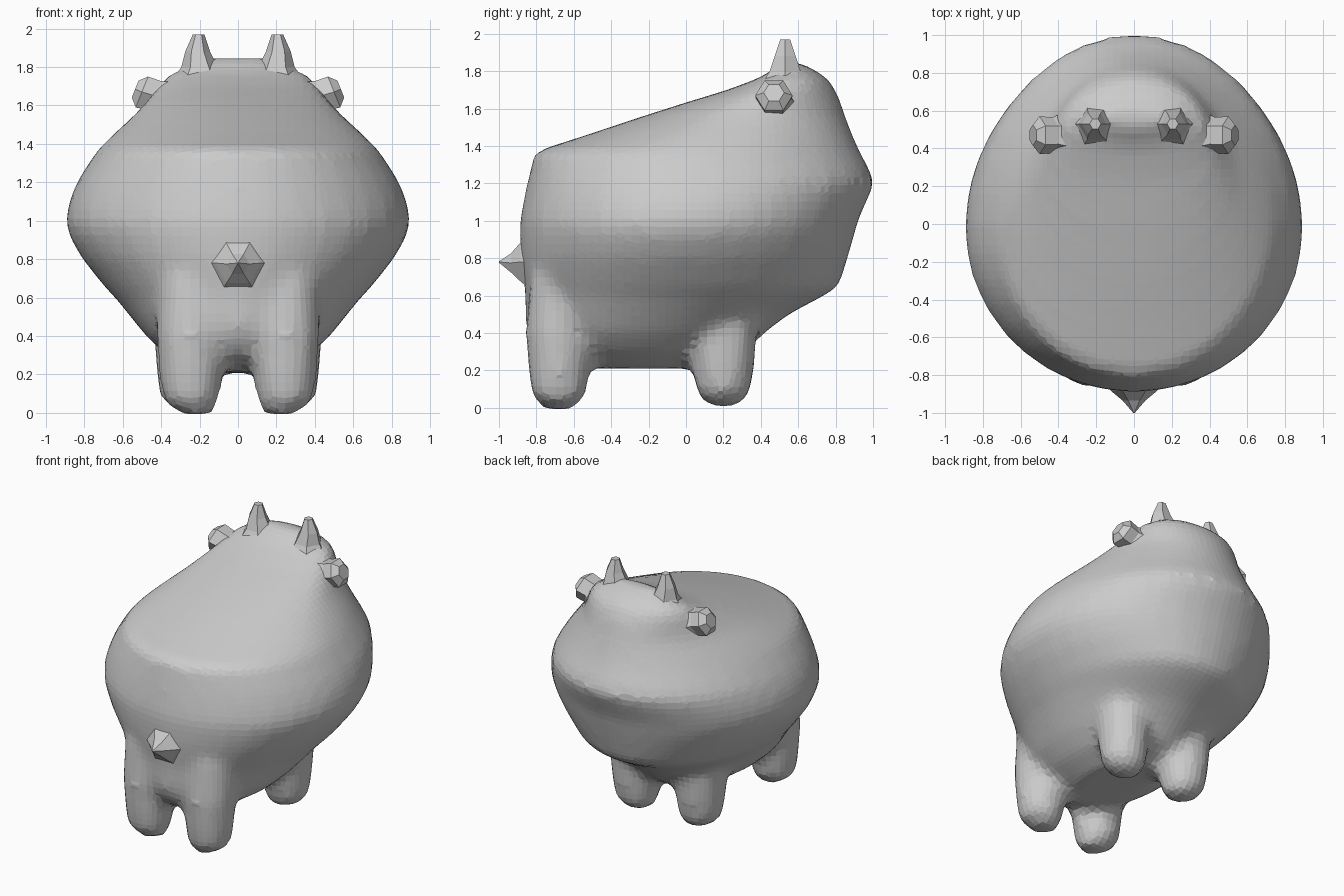
import bpy, bmesh, math
from mathutils import Vector

if "Cube" in bpy.data.objects:
    bpy.data.objects.remove(bpy.data.objects["Cube"])


def loft(bm, rings):
    """Skin a list of equal-length point rings and cap both ends."""
    loops = [[bm.verts.new(p) for p in r] for r in rings]
    n = len(loops[0])
    for a, b in zip(loops, loops[1:]):
        for i in range(n):
            j = (i + 1) % n
            bm.faces.new((a[i], a[j], b[j], b[i]))
    bm.faces.new(loops[0][::-1])
    bm.faces.new(loops[-1])


def finish(name, bm):
    bmesh.ops.recalc_face_normals(bm, faces=bm.faces)
    me = bpy.data.meshes.new(name)
    bm.to_mesh(me)
    bm.free()
    ob = bpy.data.objects.new(name, me)
    bpy.context.collection.objects.link(ob)
    return ob


def body_ring(z, back, front, width, mid, n=36):
    """Horizontal egg-shaped slice with its widest point at y = mid."""
    pts = []
    for i in range(n):
        a = 2 * math.pi * i / n
        s = math.sin(a)
        y = mid + s * ((front - mid) if s > 0 else (mid - back))
        pts.append((width * math.cos(a), y, z))
    return pts


def tube(bm, stations, direction, sides):
    """Loft circles (centre, radius) that face along a direction."""
    rot = Vector(direction).to_track_quat('Z', 'Y')
    rings = []
    for c, r in stations:
        rings.append([Vector(c) + rot @ Vector((r * math.cos(2 * math.pi * i / sides),
                      r * math.sin(2 * math.pi * i / sides), 0)) for i in range(sides)])
    loft(bm, rings)


# Body and head: slices of z, back y, front y, half width, y of widest point
slices = [
    (0.21, -0.55, 0.15, 0.20, -0.20), (0.30, -0.78, 0.32, 0.37, -0.22),
    (0.40, -0.85, 0.42, 0.48, -0.20), (0.50, -0.86, 0.55, 0.56, -0.15),
    (0.60, -0.86, 0.74, 0.64, -0.10), (0.65, -0.865, 0.82, 0.69, -0.08),
    (0.80, -0.885, 0.865, 0.81, -0.05), (0.92, -0.89, 0.90, 0.88, -0.03),
    (1.00, -0.89, 0.92, 0.90, -0.02), (1.10, -0.87, 0.965, 0.88, -0.01),
    (1.20, -0.85, 1.01, 0.84, 0.00), (1.28, -0.83, 0.98, 0.79, 0.00),
    (1.37, -0.81, 0.93, 0.73, 0.00), (1.45, -0.56, 0.895, 0.65, 0.08),
    (1.55, -0.26, 0.855, 0.54, 0.20), (1.63, -0.01, 0.83, 0.47, 0.33),
    (1.70, 0.22, 0.80, 0.42, 0.45), (1.76, 0.38, 0.76, 0.36, 0.52),
    (1.80, 0.46, 0.70, 0.28, 0.55), (1.845, 0.50, 0.62, 0.18, 0.55)]
bm = bmesh.new()
loft(bm, [body_ring(*s) for s in slices])

# Four stubby legs, merged into the body by the remesh
for y, low, x in ((-0.68, -0.01, 0.245), (0.20, 0.005, 0.26)):
    for sx in (-1, 1):
        tube(bm, [((sx * (x - 0.03), y, low), 0.08), ((sx * x, y, low + 0.07), 0.15),
                  ((sx * x, y, 0.20), 0.17), ((sx * x, y, 0.40), 0.185),
                  ((sx * x, y + 0.02, 0.70), 0.18)], (0, 0, 1), 10)
body = finish("body_with_legs", bm)
rm = body.modifiers.new("fuse", 'REMESH')
rm.mode = 'VOXEL'
rm.voxel_size = 0.045
sm = body.modifiers.new("soften", 'SMOOTH')
sm.factor = 0.5
sm.iterations = 5

# Horns and ears, one of each per side
for sx, side in ((-1, "left"), (1, "right")):
    bm = bmesh.new()
    tube(bm, [((sx * 0.20, 0.53, 1.72), 0.15), ((sx * 0.20, 0.53, 1.80), 0.095),
              ((sx * 0.21, 0.53, 1.88), 0.065), ((sx * 0.205, 0.53, 1.97), 0.03)],
         (0, 0, 1), 6)
    finish("horn_" + side, bm)
    bm = bmesh.new()
    tube(bm, [((sx * 0.34, 0.47, 1.61), 0.14), ((sx * 0.43, 0.47, 1.65), 0.095),
              ((sx * 0.50, 0.47, 1.67), 0.10), ((sx * 0.535, 0.47, 1.685), 0.055)],
         (sx, 0, 0.4), 6)
    finish("ear_" + side, bm)

# Short pointed tail
bm = bmesh.new()
tube(bm, [((0, -0.80, 0.78), 0.20), ((0, -0.885, 0.78), 0.12),
          ((0, -0.935, 0.775), 0.06), ((0, -1.0, 0.78), 0.004)], (0, -1, 0), 6)
finish("tail", bm)
